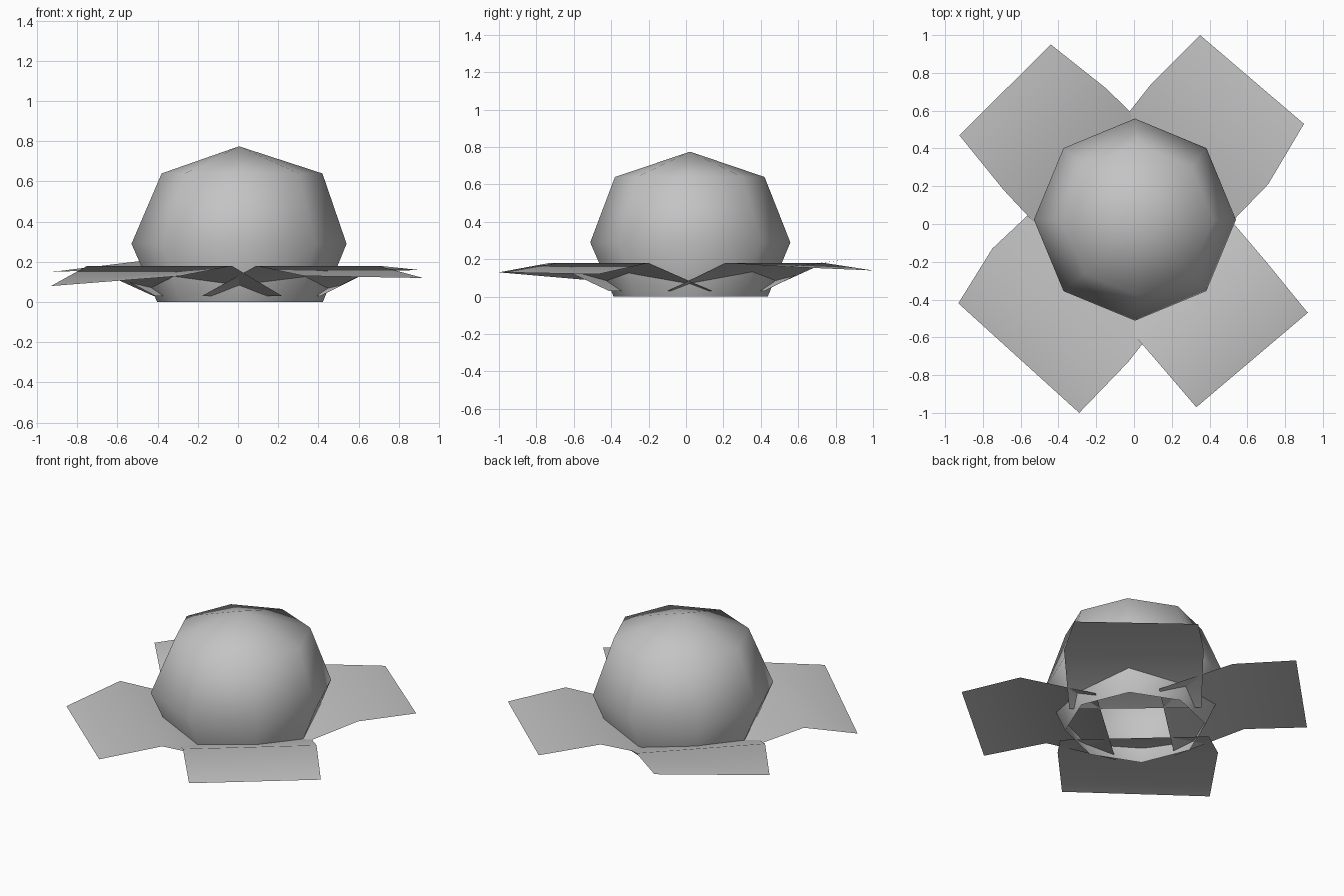
import bpy
import bmesh
from math import cos, sin, pi

cube = bpy.data.objects.get("Cube")
if cube:
    bpy.data.objects.remove(cube, do_unlink=True)

# One plain grey for the whole model
grey = bpy.data.materials.new("light_grey")
grey.use_nodes = True
colour = (0.55, 0.55, 0.55, 1)
grey.diffuse_color = colour
grey.node_tree.nodes["Principled BSDF"].inputs["Base Color"].default_value = colour


def finish(name, bm):
    mesh = bpy.data.meshes.new(name)
    bm.to_mesh(mesh)
    bm.free()
    mesh.materials.append(grey)
    mesh.shade_smooth()
    obj = bpy.data.objects.new(name, mesh)
    bpy.context.collection.objects.link(obj)
    return obj


def build_dome(rings, apex, sides=8):
    """Open-bottomed dome from rings of (centre x, centre y, radius, z)."""
    bm = bmesh.new()
    loops = []
    for cx, cy, r, z in rings:
        angles = [2 * pi * i / sides for i in range(sides)]
        loops.append([bm.verts.new((cx + r * cos(a), cy + r * sin(a), z)) for a in angles])
    tip = bm.verts.new(apex)
    for i in range(sides):
        j = (i + 1) % sides
        for low, high in zip(loops, loops[1:]):
            bm.faces.new((low[i], low[j], high[j], high[i]))
        bm.faces.new((loops[-1][i], loops[-1][j], tip))
    return finish("dome", bm)


def build_leaf(name, inner, bend, outer):
    """Thin folded sheet: rises from inside the dome to a bend, then spreads out."""
    bm = bmesh.new()
    rows = [[bm.verts.new(p) for p in row] for row in (inner, bend, outer)]
    for (a, b), (c, d) in zip(rows, rows[1:]):
        face = bm.faces.new((a, b, d, c))
        face.normal_update()
        if face.normal.z < 0:
            face.normal_flip()
    return finish(name, bm)


# Dome
build_dome([(0.01, 0.025, 0.412, 0), (0.005, 0.023, 0.535, 0.29), (0.02, 0.02, 0.4, 0.64)],
           (0.005, 0.022, 0.775))

# Four leaves: inner edge inside the dome, shared bend height, uneven outer corners
LOW, HIGH = 0.03, 0.18
build_leaf("front_left_leaf",
           [(-0.18, -0.38, LOW), (0.41, 0.14, LOW)],
           [(0.09, -0.69, HIGH), (0.7, -0.2, HIGH)],
           [(0.33, -0.97, 0.13), (0.92, -0.47, 0.12)])
build_leaf("front_right_leaf",
           [(0.22, -0.41, LOW), (-0.42, 0.18, LOW)],
           [(-0.03, -0.73, HIGH), (-0.75, -0.13, HIGH)],
           [(-0.29, -1.0, 0.13), (-0.93, -0.42, 0.08)])
build_leaf("back_left_leaf",
           [(-0.17, 0.41, LOW), (0.41, -0.1, LOW)],
           [(0.09, 0.74, HIGH), (0.71, 0.21, HIGH)],
           [(0.35, 1.0, 0.14), (0.9, 0.53, 0.16)])
build_leaf("back_right_leaf",
           [(0.16, 0.42, LOW), (-0.41, -0.12, LOW)],
           [(-0.15, 0.72, HIGH), (-0.69, 0.18, HIGH)],
           [(-0.44, 0.95, 0.21), (-0.925, 0.47, 0.15)])
